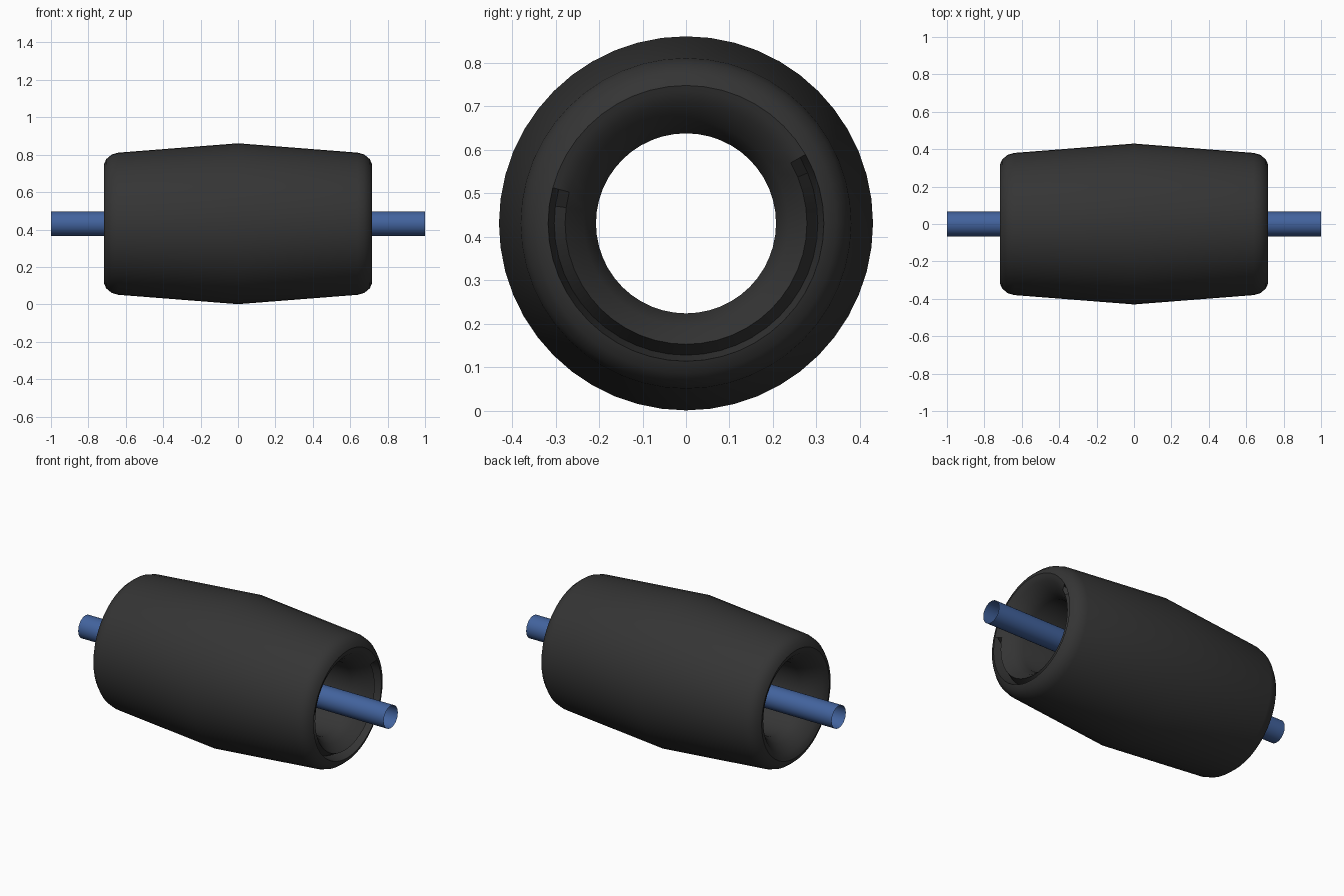
import bpy, bmesh, math

if "Cube" in bpy.data.objects:
    bpy.data.objects.remove(bpy.data.objects["Cube"])

CENTRE_Z = 0.431
SIDES = 48


def material(name, colour):
    m = bpy.data.materials.new(name)
    m.diffuse_color = (*colour, 1)
    m.use_nodes = True
    m.node_tree.nodes["Principled BSDF"].inputs["Base Color"].default_value = m.diffuse_color
    return m


def ring_body(name, profile_at, sides, mat, closed):
    """Revolve an (x, radius) profile, which may vary by step, about the x axis."""
    bm = bmesh.new()
    rings = []
    for k in range(sides):
        a = 2 * math.pi * k / sides
        rings.append([bm.verts.new((x, r * math.cos(a), CENTRE_Z + r * math.sin(a)))
                      for x, r in profile_at(k)])
    n = len(rings[0])
    for k in range(sides):
        p, q = rings[k], rings[(k + 1) % sides]
        for i in range(n if closed else n - 1):
            j = (i + 1) % n
            bm.faces.new((p[i], p[j], q[j], q[i]))
    bmesh.ops.recalc_face_normals(bm, faces=bm.faces[:])
    mesh = bpy.data.meshes.new(name)
    bm.to_mesh(mesh)
    bm.free()
    ob = bpy.data.objects.new(name, mesh)
    bpy.context.collection.objects.link(ob)
    mesh.materials.append(mat)
    bpy.ops.object.select_all(action='DESELECT')
    ob.select_set(True)
    bpy.context.view_layer.objects.active = ob
    bpy.ops.object.shade_smooth_by_angle(angle=math.radians(30))
    return ob


rubber = material("dark_rubber", (0.035, 0.035, 0.035))
blue = material("blue_metal", (0.055, 0.125, 0.34))

# Half profile of the barrel, from the crown round the rim and into the bore
outer = [(0, 0.43), (0.64, 0.38), (0.675, 0.37), (0.705, 0.345), (0.717, 0.317)]
plain_lip = [(0.712, 0.303), (0.70, 0.278)]
groove_lip = [(0.65, 0.303), (0.70, 0.278)]
bore = [(0.65, 0.235), (0.60, 0.207)]


def barrel_profile(k):
    # The right end has a groove round its lower part
    in_groove = k >= 23 or k <= 3
    right = outer + (groove_lip if in_groove else plain_lip) + bore
    left = [(-x, r) for x, r in outer[1:] + plain_lip + bore]
    return right + left[::-1]


# Crowned roller barrel
ring_body("roller_barrel", barrel_profile, SIDES, rubber, True)

# Open-ended axle tube
ring_body("axle", lambda k: [(-1, 0.066), (1, 0.066)], 32, blue, False)
